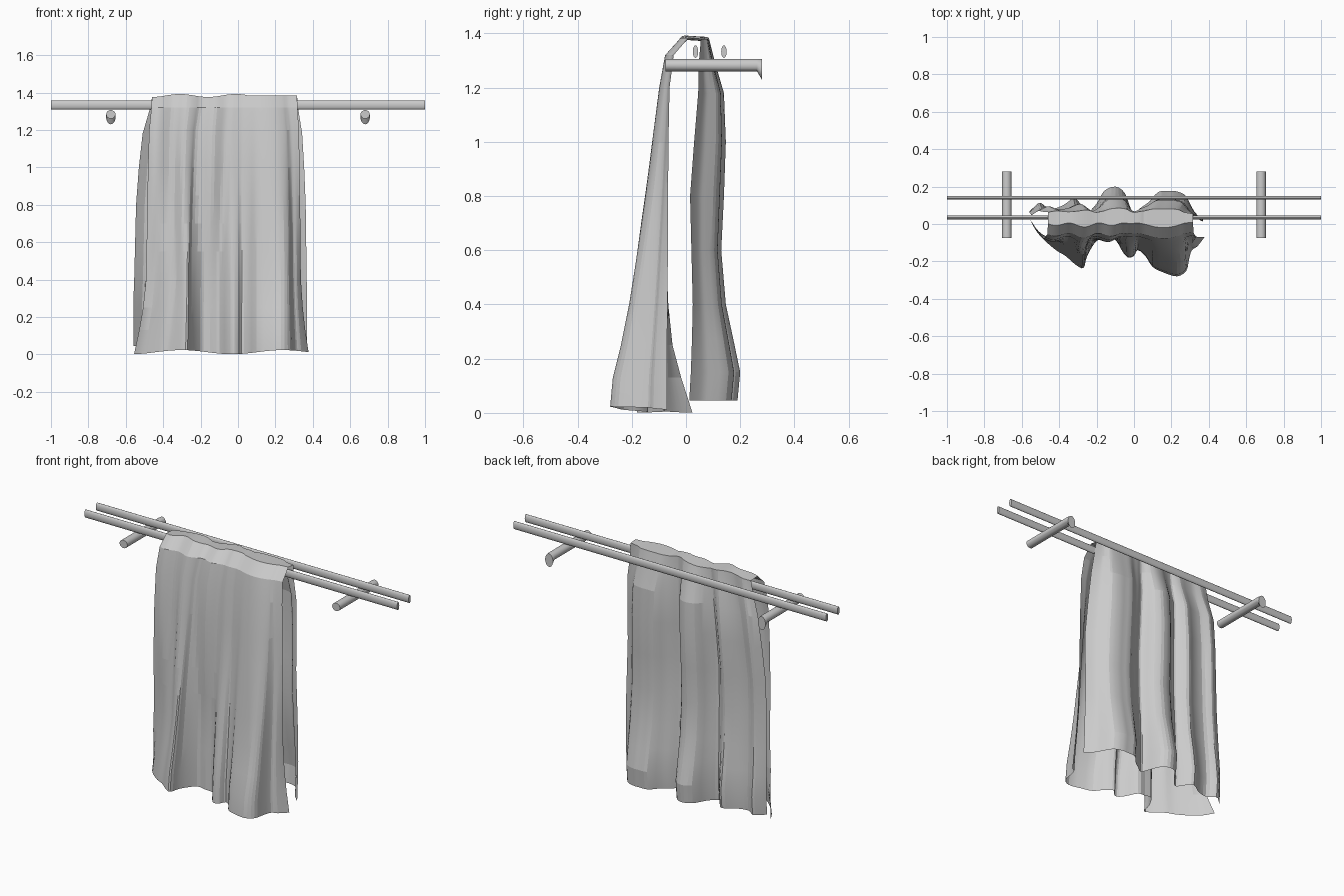
import bpy
import math
from mathutils import Vector

cube = bpy.data.objects.get("Cube")
if cube:
    bpy.data.objects.remove(cube, do_unlink=True)

grey = bpy.data.materials.new("plain grey")
grey.use_nodes = True
grey.diffuse_color = (0.6, 0.6, 0.6, 1)
grey.node_tree.nodes["Principled BSDF"].inputs["Base Color"].default_value = (0.6, 0.6, 0.6, 1)


def make_object(name, verts, faces, angle):
    mesh = bpy.data.meshes.new(name)
    mesh.from_pydata(verts, [], faces)
    mesh.materials.append(grey)
    obj = bpy.data.objects.new(name, mesh)
    bpy.context.collection.objects.link(obj)
    bpy.ops.object.select_all(action='DESELECT')
    obj.select_set(True)
    bpy.context.view_layer.objects.active = obj
    bpy.ops.object.shade_smooth_by_angle(angle=math.radians(angle))
    return obj


def grid_faces(rows, cols, closed=False):
    span = cols if closed else cols - 1
    return [(r * cols + c, r * cols + (c + 1) % cols,
             (r + 1) * cols + (c + 1) % cols, (r + 1) * cols + c)
            for r in range(rows - 1) for c in range(span)]


def tube(name, rings, sides=20):
    """Loft elliptical rings given as (centre, first half axis, second half axis)."""
    verts = []
    for centre, a, b in rings:
        for k in range(sides):
            t = math.tau * k / sides
            verts.append(Vector(centre) + Vector(a) * math.cos(t) + Vector(b) * math.sin(t))
    last = (len(rings) - 1) * sides
    faces = grid_faces(len(rings), sides, closed=True)
    faces += [tuple(reversed(range(sides))), tuple(range(last, last + sides))]
    return make_object(name, verts, faces, 40)


def smooth_path(points, steps):
    """Catmull-Rom curve through points given in hundredths."""
    pts = [Vector(p) / 100 for p in points]
    out = []
    for i in range(len(pts) - 1):
        p0, p1 = pts[max(i - 1, 0)], pts[i]
        p2, p3 = pts[i + 1], pts[min(i + 2, len(pts) - 1)]
        for s in range(steps):
            t = s / steps
            out.append(0.5 * (2 * p1 + (p2 - p0) * t
                              + (2 * p0 - 5 * p1 + 4 * p2 - p3) * t ** 2
                              + (3 * p1 - p0 - 3 * p2 + p3) * t ** 3))
    return out + [pts[-1]]


def clamp(value):
    return min(max(value, 0), 1)


def pleat(x):
    """Gathers under the rail: narrow on the right side, wide on the left side."""
    turn = (x + 0.42) / 0.15 if x < -0.03 else (x - 0.15) / 0.3
    return 0.5 + 0.5 * math.cos(math.tau * turn)


# Rails: two flattened bars running the full width
for name, y in (("front_rail", 0.035), ("back_rail", 0.14)):
    tube(name, [((x, y, 1.333), (0, 0.01, 0), (0, 0, 0.023)) for x in (-1, 1)])

# Brackets: short bars under the rails, with a lip hanging at the wall end
for name, x in (("left_bracket", 0.68), ("right_bracket", -0.68)):
    tube(name, [((x, y, z), (0.025, 0, 0), (0, 0, -h))
                for y, z, h in ((-0.075, 1.283, 0.023), (0.262, 1.283, 0.023),
                                (0.28, 1.268, 0.038))])

# Towel hem folds, seen in plan, for the front and back panels
front_hem = smooth_path([
    (-56, 3), (-53, -3), (-49, -8), (-42, -14), (-37, -17), (-31, -22),
    (-27, -23.5), (-25, -17), (-20, -9), (-15, -8.5), (-10, -8.5), (-6, -15),
    (-3, -18), (0, -17), (2, -14), (6, -17), (10, -23), (16, -26),
    (23, -28), (28, -25), (29.5, -19), (31, -14), (34, -12), (38, -7)], 3)
back_hem = smooth_path([
    (-56, 6.5), (-53.5, 9), (-50, 11.5), (-45, 8), (-38, 10), (-32, 14),
    (-28, 10), (-25, 6), (-20, 11), (-16, 18), (-10, 20.5), (-5, 17),
    (-2, 9), (0, 6), (4, 9), (8, 12), (13, 17.5), (18, 18),
    (22, 18), (27, 16), (30, 11), (32, 7), (34.5, 4), (37, 1.5)], 3)

# Towel rows: height, spread, outer fold depth, inner fold depth
front_rows = [(0.016, 1, -0.28, -0.07), (0.13, 1, -0.27, -0.07), (0.25, 1, -0.24, -0.07),
              (0.4, 0.97, -0.21, -0.068), (0.55, 0.95, -0.188, -0.067),
              (0.7, 0.9, -0.168, -0.066), (0.85, 0.8, -0.147, -0.065),
              (1, 0.7, -0.127, -0.064), (1.2, 0.5, -0.1, -0.06),
              (1.32, 0.1, -0.078, -0.045), (1.38, 0, -0.02, 0.01)]
back_rows = [(1.376, 0, 0.085, 0.055), (1.3, 0.15, 0.105, 0.048), (1.18, 0.5, 0.14, 0.045),
             (1, 0.7, 0.147, 0.03), (0.8, 0.85, 0.14, 0.015), (0.6, 0.9, 0.13, 0.02),
             (0.4, 0.95, 0.147, 0.025), (0.27, 1, 0.175, 0.022),
             (0.15, 1, 0.2, 0.018), (0.045, 1, 0.19, 0.012)]

count = len(front_hem)
towel_verts = []
for hem, rows, inner, outer, gather in ((front_hem, front_rows, -0.07, -0.28, 0.6),
                                        (back_hem, back_rows, 0.015, 0.205, 0)):
    for z, spread, y_out, y_in in rows:
        # Pleats grow towards the rail; the loose front corners flare near the hem
        pleating = gather * clamp((z - 0.45) / 0.7)
        flare = max(0, 1 - z / 0.5) ** 2
        for i in range(count):
            middle = (front_hem[i].x + back_hem[i].x) / 2
            top_x = -0.46 + (middle + 0.56) / 0.94 * 0.78
            tuck = clamp((abs(hem[i].x) - 0.25) / 0.13) if gather else 0
            x = top_x + (hem[i].x - top_x) * spread * (1 - 0.7 * tuck * (1 - flare))
            depth = (hem[i].y - inner) / (outer - inner)
            if depth < 0:
                depth *= flare
            # The outer edges stay unpleated so that they hang straight
            depth += (pleat(top_x) - depth) * pleating
            y = y_in + (y_out - y_in) * depth
            # Gentle waves along the ridge and the front hem
            wave = 0
            if z > 1.35:
                wave = (0.008 * math.cos((x + 0.31) * 21) if x < 0.05 else 0) + 0.004
            elif z < 0.03:
                wave = 0.011 * math.cos((x - 0.24) * 11.6) - 0.004
            towel_verts.append((x, y, z + wave))

make_object("towel", towel_verts,
            grid_faces(len(front_rows) + len(back_rows), count), 12)
